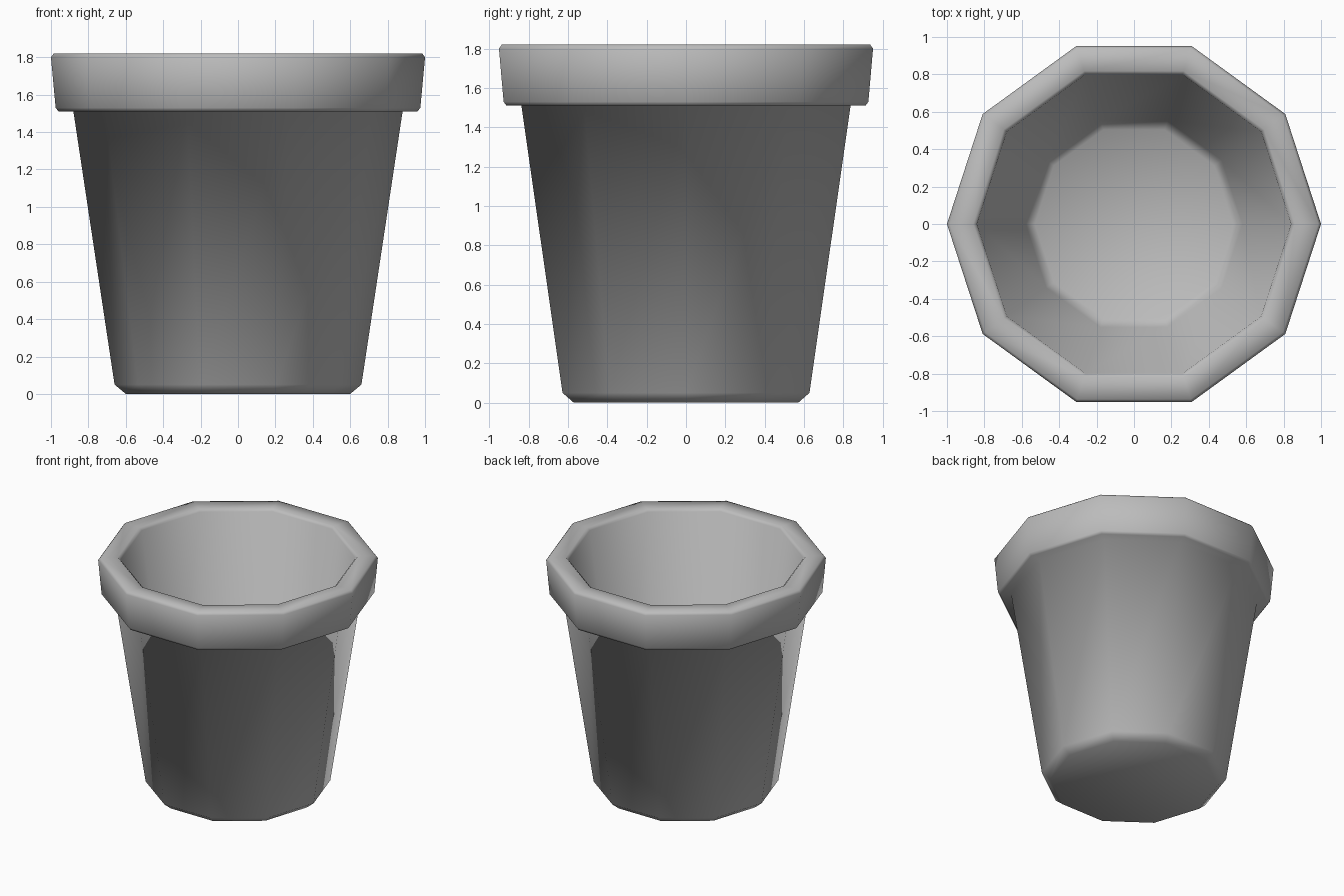
import bpy
import bmesh
import math

SIDES = 10

cube = bpy.data.objects.get("Cube")
if cube:
    bpy.data.objects.remove(cube, do_unlink=True)

# Plain grey clay
grey = (0.5, 0.5, 0.5, 1.0)
clay = bpy.data.materials.new("grey_clay")
clay.use_nodes = True
clay.diffuse_color = grey
clay.node_tree.nodes["Principled BSDF"].inputs["Base Color"].default_value = grey

# Wall profile as (radius, height), from the underside round to the inner floor
profile = [
    (0.60, 0.00), (0.66, 0.05),                # bevelled foot
    (0.88, 1.51),                              # tapered outer wall
    (0.96, 1.51), (0.975, 1.53),               # underside of the rim
    (1.00, 1.80), (0.985, 1.82),               # rim band
    (0.86, 1.82), (0.84, 1.80),                # bevelled lip
    (0.58, 0.13), (0.53, 0.09),                # inner wall and floor
]


def lathe(name, points, sides, material):
    """Turn a profile about z and cap both ends with one face each."""
    bm = bmesh.new()
    rings = []
    for radius, height in points:
        ring = []
        for i in range(sides):
            a = math.tau * i / sides
            ring.append(bm.verts.new((radius * math.cos(a), radius * math.sin(a), height)))
        rings.append(ring)
    for low, high in zip(rings, rings[1:]):
        for i in range(sides):
            j = (i + 1) % sides
            bm.faces.new((low[i], low[j], high[j], high[i]))
    bm.faces.new(reversed(rings[0]))
    bm.faces.new(rings[-1])
    for face in bm.faces:
        face.smooth = True
    bmesh.ops.recalc_face_normals(bm, faces=bm.faces)
    mesh = bpy.data.meshes.new(name)
    bm.to_mesh(mesh)
    bm.free()
    mesh.materials.append(material)
    obj = bpy.data.objects.new(name, mesh)
    bpy.context.collection.objects.link(obj)
    return obj


lathe("flower_pot", profile, SIDES, clay)
